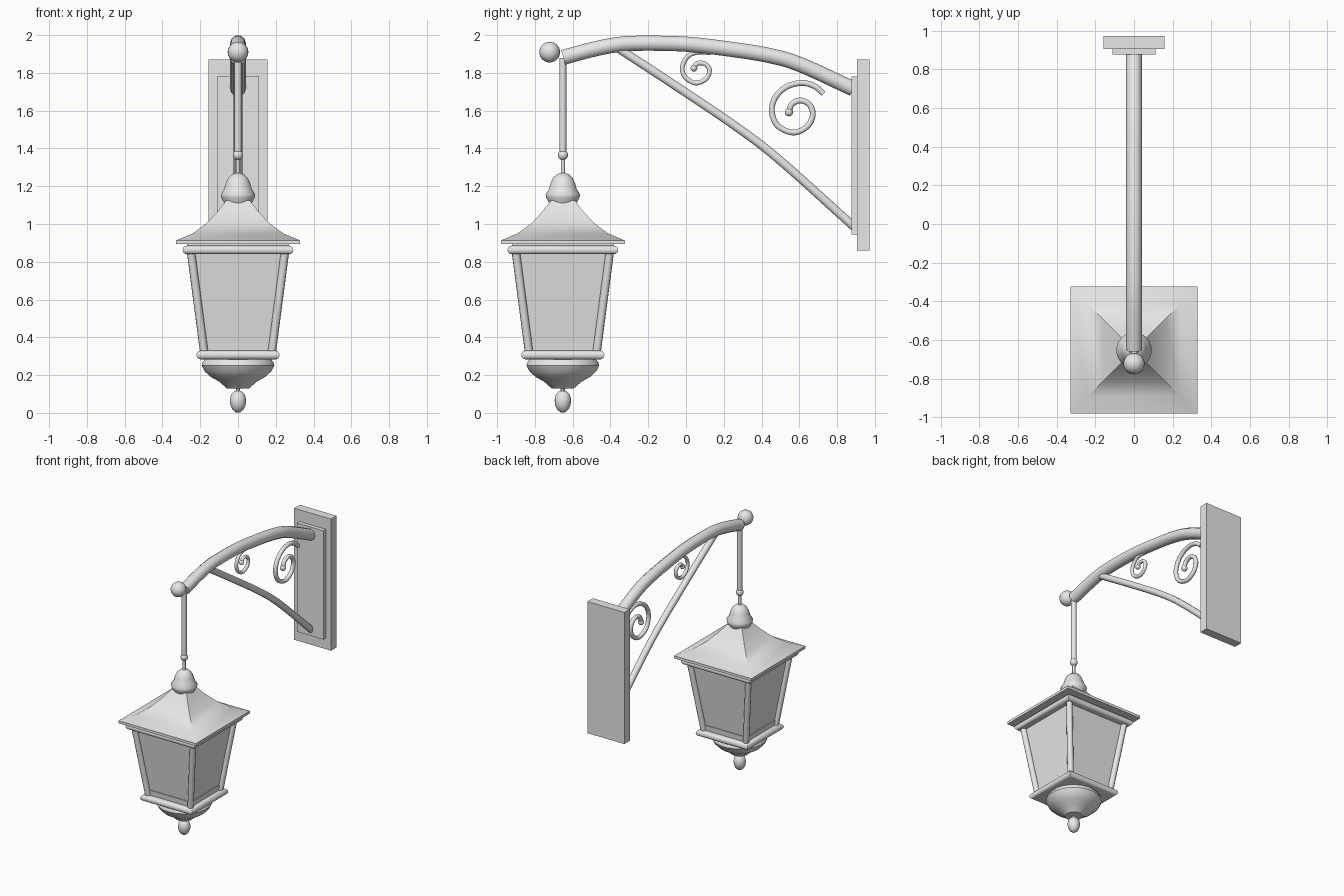
import bpy, bmesh, math
from mathutils import Vector

if "Cube" in bpy.data.objects:
    bpy.data.objects.remove(bpy.data.objects["Cube"])

CY = -0.652  # lantern axis in y

metal = bpy.data.materials.new("grey_metal")
metal.diffuse_color = (0.8, 0.8, 0.8, 1)
metal.use_nodes = True
metal.node_tree.nodes["Principled BSDF"].inputs["Base Color"].default_value = metal.diffuse_color


def finish(ob, angle=35):
    ob.data.materials.append(metal)
    bpy.ops.object.select_all(action='DESELECT')
    ob.select_set(True)
    bpy.context.view_layer.objects.active = ob
    bpy.ops.object.shade_smooth_by_angle(angle=math.radians(angle))
    return ob


def from_bmesh(name, bm, angle=35):
    bmesh.ops.recalc_face_normals(bm, faces=bm.faces)
    me = bpy.data.meshes.new(name)
    bm.to_mesh(me)
    bm.free()
    ob = bpy.data.objects.new(name, me)
    bpy.context.collection.objects.link(ob)
    return finish(ob, angle)


def lathe(name, profile, segs=24, y=CY, angle=35):
    """Stack rings of (radius, z); 4 segments gives a square of that half width."""
    bm = bmesh.new()
    k = math.sqrt(2) if segs == 4 else 1
    rings = []
    for r, z in profile:
        rings.append([bm.verts.new((k * r * math.cos(a), y + k * r * math.sin(a), z))
                      for a in (2 * math.pi * (i + 0.5) / segs for i in range(segs))])
    for a, b in zip(rings, rings[1:]):
        for i in range(segs):
            j = (i + 1) % segs
            bm.faces.new((a[i], a[j], b[j], b[i]))
    bm.faces.new(rings[0])
    bm.faces.new(rings[-1])
    return from_bmesh(name, bm, angle)


def box(name, x, y0, y1, z0, z1):
    bm = bmesh.new()
    bmesh.ops.create_cube(bm, size=1)
    for v in bm.verts:
        v.co = (v.co.x * 2 * x, (y0 + y1) / 2 + v.co.y * (y1 - y0),
                (z0 + z1) / 2 + v.co.z * (z1 - z0))
    return from_bmesh(name, bm)


def ball(name, y, z, r):
    bm = bmesh.new()
    bmesh.ops.create_uvsphere(bm, u_segments=20, v_segments=12, radius=r)
    bmesh.ops.translate(bm, verts=bm.verts, vec=(0, y, z))
    return from_bmesh(name, bm)


def smooth_path(pts, n=5):
    """Catmull-Rom curve through the points."""
    p = [Vector(q) for q in pts]
    p = [2 * p[0] - p[1]] + p + [2 * p[-1] - p[-2]]
    out = []
    for a, b, c, d in zip(p, p[1:], p[2:], p[3:]):
        for i in range(n):
            t = i / n
            out.append(0.5 * (2 * b + (c - a) * t + (2 * a - 5 * b + 4 * c - d) * t * t
                              + (3 * b - a - 3 * c + d) * t ** 3))
    return out + [p[-2]]


def tube(name, pts, r):
    cu = bpy.data.curves.new(name, 'CURVE')
    cu.dimensions = '3D'
    cu.bevel_depth = r
    cu.bevel_resolution = 3
    cu.use_fill_caps = True
    sp = cu.splines.new('POLY')
    sp.points.add(len(pts) - 1)
    for s, q in zip(sp.points, pts):
        s.co = (*q, 1)
    tmp = bpy.data.objects.new(name, cu)
    bpy.context.collection.objects.link(tmp)
    dg = bpy.context.evaluated_depsgraph_get()
    me = bpy.data.meshes.new_from_object(tmp.evaluated_get(dg))
    bpy.data.objects.remove(tmp)
    ob = bpy.data.objects.new(name, me)
    bpy.context.collection.objects.link(ob)
    return finish(ob, 45)


def side_tube(name, yz, r):
    return tube(name, smooth_path([(0, y, z) for y, z in yz]), r)


# wall plates
box("wall_plate", 0.157, 0.905, 0.972, 0.86, 1.87)
box("inner_plate", 0.112, 0.875, 0.91, 0.945, 1.78)

# curved arm, brace and end ball
side_tube("arm", [(-0.65, 1.882), (-0.51, 1.92), (-0.38, 1.947), (-0.25, 1.957), (0, 1.952),
                  (0.23, 1.926), (0.43, 1.894), (0.6, 1.846), (0.885, 1.716)], 0.042)
side_tube("brace", [(-0.35, 1.925), (0, 1.695), (0.28, 1.505), (0.5, 1.335), (0.89, 0.985)], 0.024)
ball("arm_end_ball", -0.722, 1.91, 0.055)

# scrolls between arm and brace, each ending in a small bead
side_tube("large_scroll", [(0.728, 1.69), (0.68, 1.73), (0.61, 1.747), (0.53, 1.725), (0.473, 1.67),
                           (0.454, 1.597), (0.485, 1.52), (0.568, 1.484), (0.64, 1.515),
                           (0.671, 1.575), (0.655, 1.63), (0.607, 1.654), (0.56, 1.634),
                           (0.545, 1.592)], 0.016)
ball("large_scroll_bead", 0.545, 1.592, 0.022)
side_tube("small_scroll", [(0.13, 1.907), (0.065, 1.91), (0.01, 1.888), (-0.02, 1.83), (-0.002, 1.775),
                           (0.055, 1.746), (0.11, 1.772), (0.124, 1.818), (0.1, 1.848),
                           (0.06, 1.85), (0.042, 1.825)], 0.013)
ball("small_scroll_bead", 0.042, 1.825, 0.018)

# hanging rod
lathe("hanger_rod", [(0.019, 1.365), (0.019, 1.88)], 14)
ball("rod_bead", CY, 1.365, 0.027)
lathe("thin_rod", [(0.011, 1.25), (0.011, 1.365)], 12)

# cap and roof
lathe("roof_cap", [(0.07, 1.105), (0.09, 1.14), (0.092, 1.158), (0.074, 1.185), (0.066, 1.215),
                   (0.052, 1.245), (0.03, 1.265), (0.01, 1.27)], 20, angle=50)
lathe("roof", [(0.328, 0.893), (0.328, 0.913), (0.24, 0.95), (0.165, 1.005), (0.105, 1.07),
               (0.063, 1.125)], 4)


# rounded square mouldings
def moulding(name, hw, z0, z1):
    r = (z1 - z0) / 2
    lathe(name, [(hw - r + r * math.cos(a), z0 + r + r * math.sin(a))
                 for a in (math.radians(-90 + 22.5 * i) for i in range(9))], 4)


moulding("upper_moulding", 0.293, 0.84, 0.885)
moulding("lower_moulding", 0.22, 0.283, 0.33)
lathe("roof_underside", [(0.27, 0.87), (0.27, 0.9)], 4)

# glass, bottom rail and corner posts
lathe("glass", [(0.174, 0.32), (0.243, 0.85)], 4)
lathe("bottom_rail", [(0.182, 0.32), (0.187, 0.37)], 4)
for sx in (-1, 1):
    for sy in (-1, 1):
        tube("corner_post", [(sx * 0.178, CY + sy * 0.178, 0.31),
                             (sx * 0.25, CY + sy * 0.25, 0.86)], 0.022)

# bowl and bottom finial
lathe("bowl", [(0.06, 0.13), (0.1, 0.165), (0.145, 0.19), (0.178, 0.22), (0.194, 0.25),
               (0.19, 0.267), (0.175, 0.285)], 24)
lathe("finial_stem", [(0.012, 0.1), (0.012, 0.14)], 10)
lathe("finial", [(0.012, 0.003), (0.03, 0.018), (0.041, 0.042), (0.044, 0.07), (0.037, 0.097),
                 (0.02, 0.114), (0.008, 0.118)], 18, angle=60)
